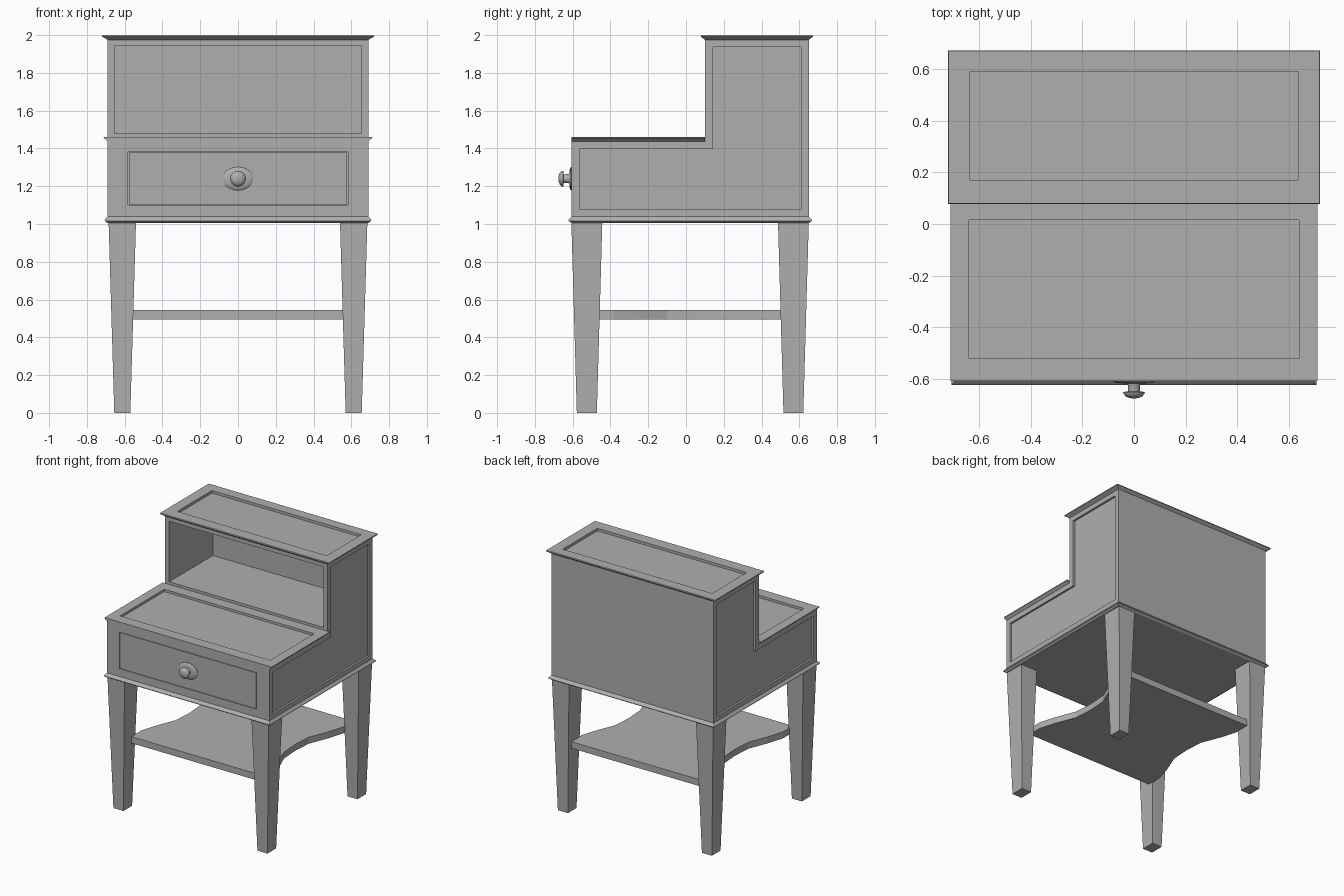
import bpy, bmesh, math
from mathutils import Vector

cube = bpy.data.objects.get("Cube")
if cube:
    bpy.data.objects.remove(cube, do_unlink=True)

COLOUR = (0.43, 0.43, 0.43, 1)
grey = bpy.data.materials.new("plain_grey")
grey.use_nodes = True
grey.diffuse_color = COLOUR
grey.node_tree.nodes["Principled BSDF"].inputs["Base Color"].default_value = COLOUR


def finish(name, bm, smooth=False):
    bmesh.ops.recalc_face_normals(bm, faces=bm.faces)
    mesh = bpy.data.meshes.new(name)
    bm.to_mesh(mesh)
    bm.free()
    mesh.materials.append(grey)
    obj = bpy.data.objects.new(name, mesh)
    bpy.context.collection.objects.link(obj)
    if smooth:
        bpy.ops.object.select_all(action='DESELECT')
        obj.select_set(True)
        bpy.context.view_layer.objects.active = obj
        bpy.ops.object.shade_smooth_by_angle(angle=math.radians(40))


def loft(rings):
    """Closed solid through equal-length rings of points."""
    bm = bmesh.new()
    loops = [[bm.verts.new(p) for p in ring] for ring in rings]
    for a, b in zip(loops, loops[1:]):
        for i in range(len(a)):
            j = (i + 1) % len(a)
            bm.faces.new((a[i], a[j], b[j], b[i]))
    bm.faces.new(loops[0])
    bm.faces.new(loops[-1])
    bmesh.ops.recalc_face_normals(bm, faces=bm.faces)
    return bm


def slab(x0, x1, y0, y1, levels):
    """Rectangular solid whose outline grows by (gx, gy) at each height."""
    return loft([[(x0 - gx, y0 - gy, z), (x1 + gx, y0 - gy, z),
                  (x1 + gx, y1 + gy, z), (x0 - gx, y1 + gy, z)]
                 for z, gx, gy in levels])


def face_at(bm, normal, point):
    """Face with the given normal whose centre is nearest the point."""
    n, p = Vector(normal), Vector(point)
    faces = [f for f in bm.faces if f.normal.dot(n) > 0.99]
    return min(faces, key=lambda f: (f.calc_center_median() - p).length)


def recess(bm, face, depth, border=0.03, rect=None):
    """Inset a face, optionally fit it to a rectangle, and sink it."""
    normal = face.normal.copy()
    bmesh.ops.inset_individual(bm, faces=[face], thickness=border, use_even_offset=True)
    if rect:
        centre = face.calc_center_median()
        for v in face.verts:
            for axis, (lo, hi) in rect.items():
                v.co[axis] = lo if v.co[axis] < centre[axis] else hi
    new = bmesh.ops.extrude_discrete_faces(bm, faces=[face])["faces"][0]
    bmesh.ops.translate(bm, verts=new.verts, vec=-normal * depth)
    bm.normal_update()


# Stepped cabinet body with side panels, drawer opening and open cubby
step = [(-0.605, 1.035), (0.65, 1.035), (0.65, 1.98), (0.1, 1.98), (0.1, 1.44), (-0.605, 1.44)]
body = loft([[(x, y, z) for y, z in step] for x in (-0.69, 0.69)])
for side in (-1, 1):
    recess(body, face_at(body, (side, 0, 0), (side, 0, 1.4)), 0.015, 0.042)
recess(body, face_at(body, (0, -1, 0), (0, -0.6, 1.2)), 0.03,
       rect={0: (-0.582, 0.582), 2: (1.1, 1.382)})
recess(body, face_at(body, (0, -1, 0), (0, 0.1, 1.7)), 0.53,
       rect={0: (-0.655, 0.655), 2: (1.48, 1.945)})
finish("cabinet_body", body)

# Flush drawer front with a fine gap around it
finish("drawer_front", slab(-0.578, 0.578, -0.605, -0.57, [(1.104, 0, 0), (1.378, 0, 0)]))

# Upper top board
top = slab(-0.69, 0.69, 0.1, 0.65,
           [(1.975, 0, 0), (1.992, 0.03, 0.022), (2.0, 0.028, 0.02)])
recess(top, face_at(top, (0, 0, 1), (0, 0.4, 2)), 0.02,
       rect={0: (-0.635, 0.635), 1: (0.17, 0.59)})
finish("upper_top_board", top)

# Lower top board
ledge = slab(-0.69, 0.69, -0.607, 0.1,
             [(1.438, 0, 0), (1.455, 0.02, 0), (1.46, 0.021, 0)])
recess(ledge, face_at(ledge, (0, 0, 1), (0, -0.3, 1.46)), 0.018,
       rect={0: (-0.638, 0.638), 1: (-0.52, 0.015)})
finish("lower_top_board", ledge)

# Base moulding
finish("base_moulding", slab(-0.69, 0.69, -0.605, 0.65,
       [(1.005, 0, 0), (1.017, 0.016, 0.018), (1.024, 0.014, 0.016), (1.04, 0, 0)]))

# Tapered legs
for row, y0, y1 in (("front", -0.607, -0.443), ("back", 0.487, 0.65)):
    for side, x0, x1 in (("left", 0.54, 0.685), ("right", -0.685, -0.54)):
        finish(f"{row}_{side}_leg", slab(x0, x1, y0, y1,
               [(0, -0.03, -0.029), (1.01, 0, 0)]))

# Shelf with hollowed ends, its corners running in between the legs
half = [(0.55, 0), (0.43, 0), (0.3, 0.04), (0.15, 0.1)]
ends = [(0.56 - d, 0.05 - o) for o, d in half] + [(0.45, 0.05)]
ends += [(0.56 - d, 0.05 + o) for o, d in reversed(half)]
outline = ends + [(-x, y) for x, y in reversed(ends)]
finish("shelf", loft([[(x, y, z) for x, y in outline] for z in (0.495, 0.545)]))


def turned(name, profile, sx=1, sides=20):
    """Turned part around the front-to-back axis; profile is (radius, y)."""
    angles = [2 * math.pi * i / sides for i in range(sides)]
    finish(name, loft([[(r * sx * math.cos(a), y, 1.24 + r * math.sin(a))
                        for a in angles] for r, y in profile]), True)


# Drawer pull
turned("pull_backplate", [(0.062, -0.598), (0.062, -0.608), (0.054, -0.615), (0.03, -0.617)], sx=1.3)
turned("pull_knob", [(0.03, -0.608), (0.024, -0.624), (0.023, -0.648), (0.042, -0.65),
                     (0.041, -0.657), (0.031, -0.668), (0.016, -0.674), (0.004, -0.675)])
